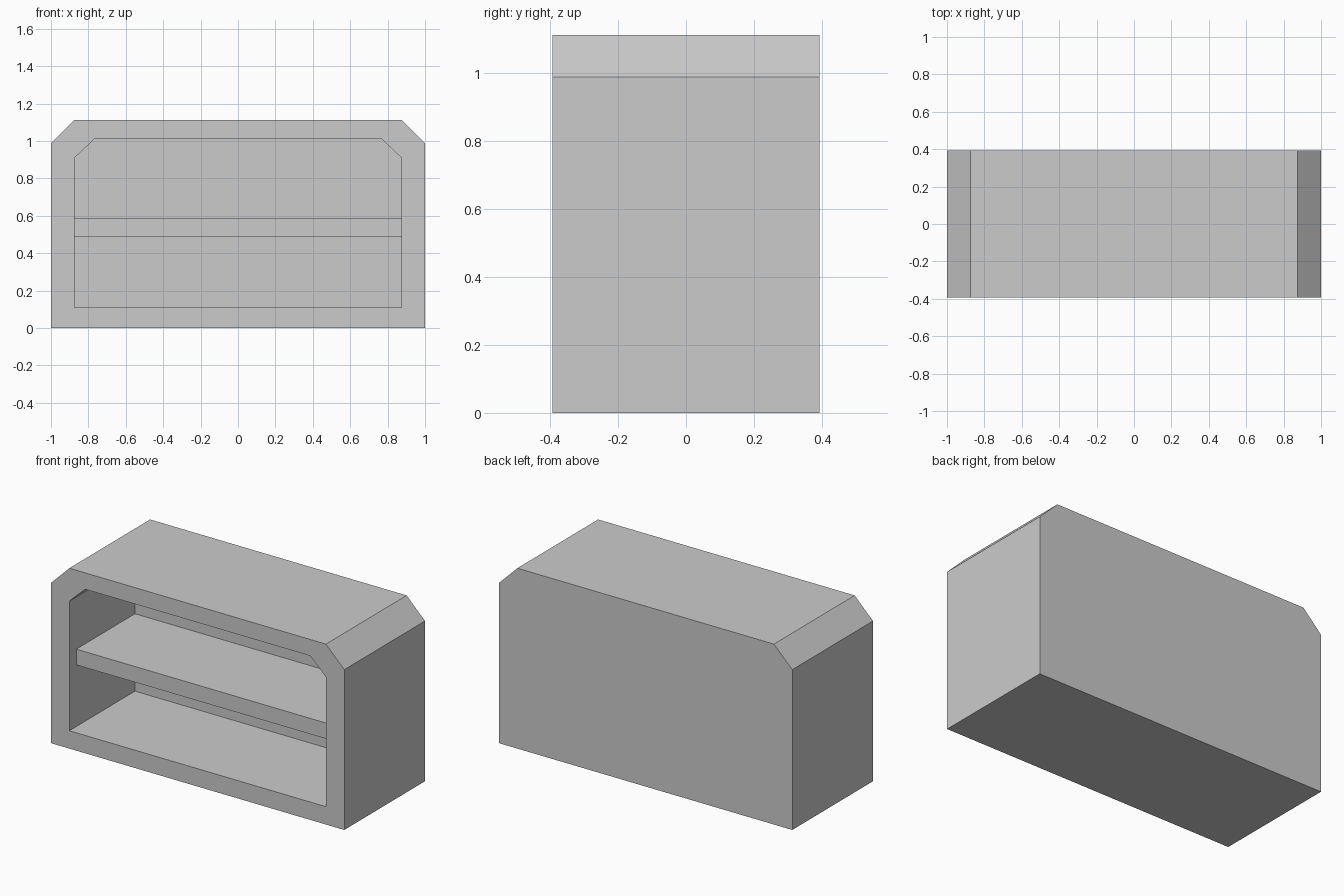
import bpy
import bmesh

if "Cube" in bpy.data.objects:
    bpy.data.objects.remove(bpy.data.objects["Cube"], do_unlink=True)

# Single flat colour
grey = bpy.data.materials.new("light_grey")
grey.use_nodes = True
GREY = (0.6, 0.6, 0.6, 1)
grey.diffuse_color = GREY
grey.node_tree.nodes["Principled BSDF"].inputs["Base Color"].default_value = GREY


def outline(half_width, bottom, top, cut_x, cut_z):
    """Mirrored upright rectangle with both top corners cut off."""
    right = [(half_width, bottom), (half_width, top - cut_z), (half_width - cut_x, top)]
    return right + [(-x, z) for x, z in reversed(right)]


def loft(name, sections):
    """Join (outline, y) sections with quads and cap both ends."""
    bm = bmesh.new()
    rings = [[bm.verts.new((x, y, z)) for x, z in pts] for pts, y in sections]
    for a, b in zip(rings, rings[1:]):
        n = len(a)
        for i in range(n):
            j = (i + 1) % n
            bm.faces.new((a[i], a[j], b[j], b[i]))
    bm.faces.new(rings[0])
    bm.faces.new(rings[-1])
    bmesh.ops.recalc_face_normals(bm, faces=bm.faces[:])
    mesh = bpy.data.meshes.new(name)
    bm.to_mesh(mesh)
    bm.free()
    mesh.materials.append(grey)
    obj = bpy.data.objects.new(name, mesh)
    bpy.context.collection.objects.link(obj)
    return obj


FRONT, BACK = -0.393, 0.393
CAVITY_BACK, SHELF_FRONT = 0.246, -0.325
INNER_HALF = 0.875

# Cabinet shell: back panel, outer walls, front rim and open cavity
outer = outline(1.0, 0.0, 1.112, 0.125, 0.124)
inner = outline(INNER_HALF, 0.11, 1.011, 0.108, 0.102)
loft("cabinet_shell", [(outer, BACK), (outer, FRONT), (inner, FRONT), (inner, CAVITY_BACK)])

# Shelf spanning the cavity, set back from the rim
w, low, high = INNER_HALF, 0.49, 0.587
board = [(w, low), (w, high), (-w, high), (-w, low)]
loft("shelf", [(board, SHELF_FRONT), (board, CAVITY_BACK)])
